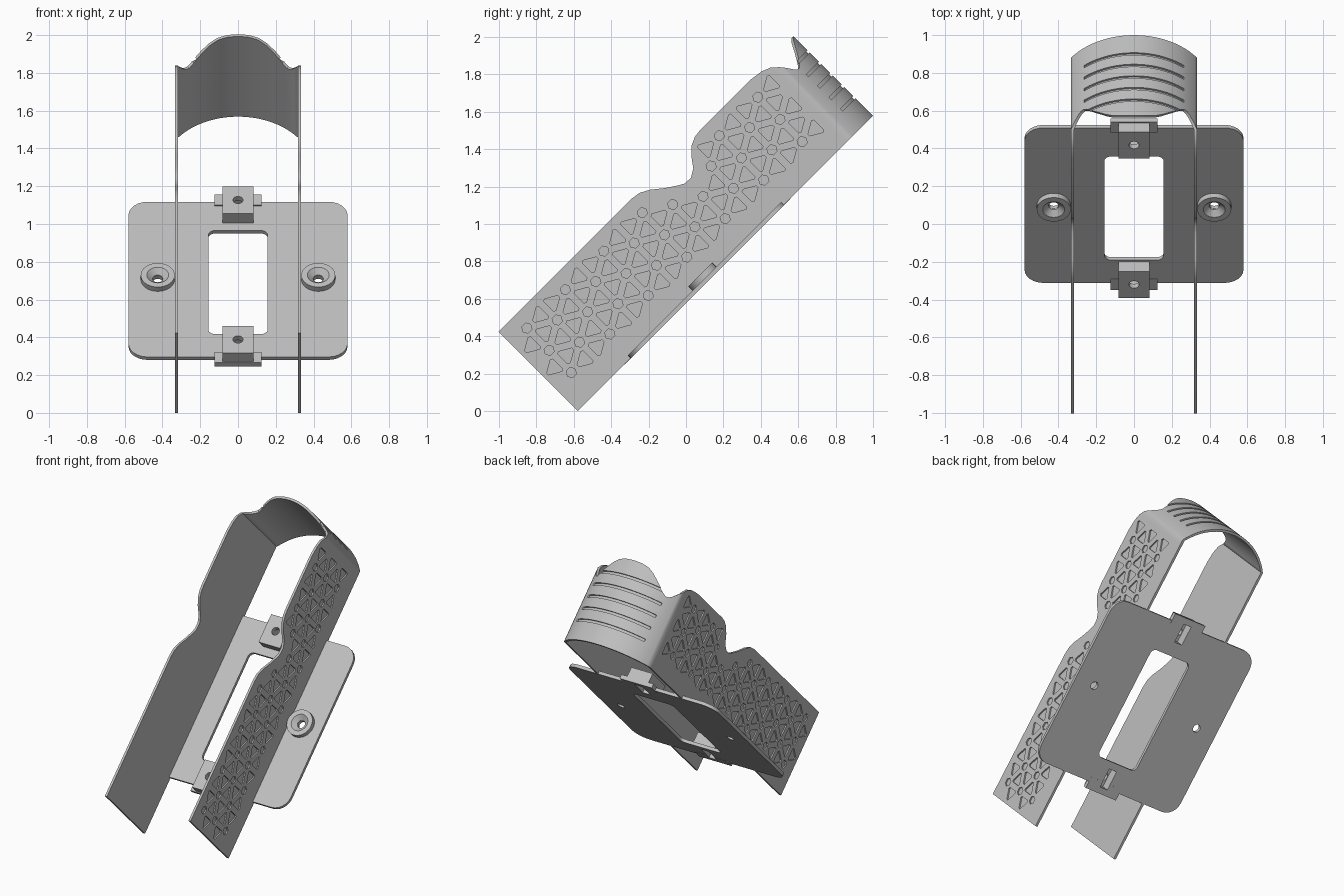
import bpy, bmesh
from math import pi, sin, cos, asin, sqrt, radians

cube = bpy.data.objects.get("Cube")
if cube:
    bpy.data.objects.remove(cube, do_unlink=True)

grey = bpy.data.materials.new("light_grey")
grey.use_nodes = True
colour = (0.52, 0.52, 0.52, 1)
grey.diffuse_color = colour
grey.node_tree.nodes["Principled BSDF"].inputs["Base Color"].default_value = colour

TILT = radians(45)      # everything is modelled flat, then leaned back
HALF, THICK = 0.333, 0.016
LOW, START, CORNER, BACK = 0.41, -0.41, 1.655, 1.824
R = (HALF ** 2 + (BACK - CORNER) ** 2) / (2 * (BACK - CORNER))
CENTRE = BACK - R
MID = 0.57              # middle of the plate along its length


def finish(name, bm):
    bmesh.ops.recalc_face_normals(bm, faces=bm.faces)
    me = bpy.data.meshes.new(name)
    bm.to_mesh(me)
    bm.free()
    me.materials.append(grey)
    ob = bpy.data.objects.new(name, me)
    bpy.context.collection.objects.link(ob)
    ob.rotation_euler.x = TILT
    return ob


def loft(bm, rings, closed=False):
    """Skin a list of equal point rings; cap the ends unless closed."""
    vs = [[bm.verts.new(p) for p in ring] for ring in rings]
    n = len(vs[0])
    pairs = list(zip(vs, vs[1:])) + ([(vs[-1], vs[0])] if closed else [])
    for a, b in pairs:
        for i in range(n):
            j = (i + 1) % n
            bm.faces.new((a[i], a[j], b[j], b[i]))
    if not closed:
        bm.faces.new(vs[0])
        bm.faces.new(vs[-1])


def prism(name, pts, z0, z1):
    bm = bmesh.new()
    loft(bm, [[(x, y, z) for x, y in pts] for z in (z0, z1)])
    return finish(name, bm)


def circle(x, y, r, n=24):
    return [(x + r * cos(2 * pi * i / n), y + r * sin(2 * pi * i / n)) for i in range(n)]


def rounded(x, y0, y1, r, n=6):
    """Rounded rectangle centred on x = 0."""
    pts = []
    for k, (cx, cy) in enumerate(((x - r, y1 - r), (r - x, y1 - r), (r - x, y0 + r), (x - r, y0 + r))):
        for i in range(n + 1):
            a = (k + i / n) * pi / 2
            pts.append((cx + r * cos(a), cy + r * sin(a)))
    return pts


def box(x, y0, y1):
    return [(x, y0), (x, y1), (-x, y1), (-x, y0)]


def cut(ob, *cutters):
    for c in cutters:
        mod = ob.modifiers.new("cut", 'BOOLEAN')
        mod.operation, mod.solver, mod.object = 'DIFFERENCE', 'EXACT', c
    bpy.context.view_layer.update()
    ev = ob.evaluated_get(bpy.context.evaluated_depsgraph_get())
    me = bpy.data.meshes.new_from_object(ev)
    ob.modifiers.clear()
    ob.data = me
    for c in cutters:
        bpy.data.objects.remove(c, do_unlink=True)


def smooth(ob):
    bpy.ops.object.select_all(action='DESELECT')
    ob.select_set(True)
    bpy.context.view_layer.objects.active = ob
    bpy.ops.object.shade_smooth_by_angle(angle=radians(38))


def interp(table, t):
    for (a, va), (b, vb) in zip(table, table[1:]):
        if t <= b:
            return va + (vb - va) * (t - a) / (b - a)
    return table[-1][1]


# Strap: two side panels joined by a curved back, with a shaped upper edge
side_top = [(START, 1.008), (0.6, 1.008), (0.65, 1.0), (0.7, 0.973), (0.76, 0.925),
            (0.815, 0.888), (0.855, 0.865), (0.9, 0.863), (0.945, 0.89), (0.985, 0.945),
            (1.025, 0.983), (1.07, 1.003), (1.11, 1.008), (1.5, 1.008), (1.57, 0.998),
            (1.62, 0.978), (CORNER, 0.945)]
back_top = [(0, 1.011), (0.06, 1.008), (0.11, 0.998), (0.15, 0.975), (0.2, 0.932),
            (0.25, 0.88), (0.27, 0.866), (0.29, 0.875), (HALF, 0.945)]


def column(outer, inner, top):
    return [(*outer, LOW), (*outer, top), (*inner, top), (*inner, LOW)]


right = [column((HALF, u), (HALF - THICK, u), t) for u, t in side_top]
spread = asin(HALF / R)
arc = []
for i in range(1, 40):
    a = spread * (1 - i / 20)
    o, n = (R * sin(a), CENTRE + R * cos(a)), R - THICK
    arc.append(column(o, (n * sin(a), CENTRE + n * cos(a)), interp(back_top, abs(o[0]))))
left = [[(-x, y, z) for x, y, z in c] for c in reversed(right)]
bm = bmesh.new()
loft(bm, right + arc + left)
strap = finish("strap", bm)

# Shallow pattern of small hexagons ringed by triangles on both panels
STEP = 0.168
ROW = STEP * sqrt(3) / 2
shapes = []


def add_shape(u, v, pts):
    if max(v + q for _, q in pts) < min(interp(side_top, u + p) for p, _ in pts) - 0.03:
        shapes.append([(u + p, v + q) for p, q in pts])


def triangle(s):
    """Blunt-tipped triangle pointing along s."""
    pts = []
    for k in range(3):
        for d in (-0.14, 0.14):
            a = k * 2 * pi / 3 + d
            pts.append((s * 0.047 * cos(a), 0.047 * sin(a)))
    return pts


for k in range(14):
    u = -0.288 + k * ROW
    for j in range(5):
        v = 0.579 + j * STEP / 2
        if (j + k) % 2 == 0:
            if k < 13:
                add_shape(u, v, circle(0, 0, 0.028, 6))
        else:
            add_shape(u - ROW / 3, v, triangle(-1))
            if k < 13:
                add_shape(u + ROW / 3, v, triangle(1))
bm = bmesh.new()
for s in (-1, 1):
    for pts in shapes:
        loft(bm, [[(s * x, p, q) for p, q in pts] for x in (HALF - 0.009, HALF + 0.03)])
pattern = finish("pattern_cutter", bm)

# Five grooves across the curved back
bm = bmesh.new()
for k in range(5):
    v, rings = 0.55 + k * 0.0865, []
    for i in range(25):
        a = asin(0.265 / R) * (i / 12 - 1)
        rings.append([(r * sin(a), CENTRE + r * cos(a), z) for r, z in (
            (R - 0.01, v - 0.009), (R + 0.03, v - 0.009), (R + 0.03, v + 0.009), (R - 0.01, v + 0.009))])
    loft(bm, rings)
grooves = finish("groove_cutter", bm)
cut(strap, pattern, grooves)
smooth(strap)

# Base plate with a window and two screw holes
P0, P1 = 0.408, 0.43
plate = prism("base_plate", rounded(0.58, -0.011, 1.15, 0.1), P0, P1)
cut(plate,
    prism("window_cutter", rounded(0.157, 0.16, 0.935, 0.035), 0.3, 0.6),
    *[prism("screw_cutter", circle(s * 0.425, MID, 0.026), 0.3, 0.6) for s in (-1, 1)],
    *[prism("slot_cutter", box(0.03, MID + s * 0.522 - 0.065, MID + s * 0.522 + 0.065), 0.3, 0.6)
      for s in (-1, 1)])
smooth(plate)

# Countersunk bosses around the screw holes
boss_profile = ((0.09, 0.42), (0.09, 0.462), (0.058, 0.462), (0.027, 0.435), (0.027, 0.42))
for name, s in (("left_boss", 1), ("right_boss", -1)):
    bm = bmesh.new()
    loft(bm, [[(x, y, z) for x, y in circle(s * 0.425, MID, r, 40)] for r, z in boss_profile], True)
    smooth(finish(name, bm))

# Wide tab and raised clip block at each end of the plate
for end, s in (("upper", 1), ("lower", -1)):
    mid = MID + s * 0.522
    tip = MID + s * 0.628
    tab = prism(end + "_tab", box(0.125, *sorted((MID + s * 0.55, tip))), P0 - 0.001, 0.436)
    block = prism(end + "_clip_block", box(0.083, mid - 0.1, mid + 0.1), P0 + 0.001, 0.502)
    for part in (tab, block):
        cut(part, prism("slot_cutter", box(0.03, mid - 0.065, mid + 0.065), 0.3, 0.47))
    cut(block, prism("hole_cutter", circle(0, mid, 0.027), 0.45, 0.6))
    smooth(block)
